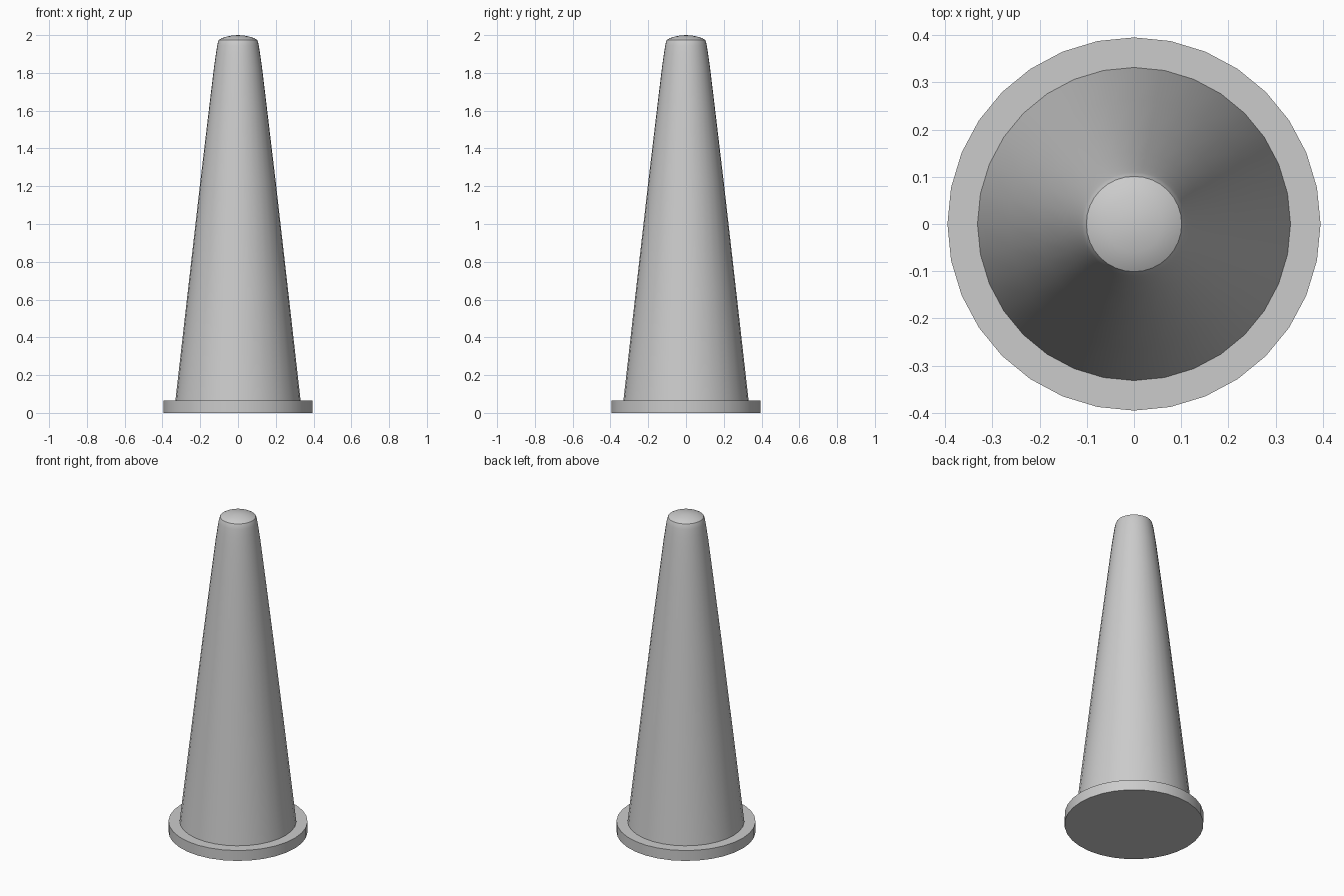
import bpy, bmesh, math

if "Cube" in bpy.data.objects:
    bpy.data.objects.remove(bpy.data.objects["Cube"])

SIDES = 32

grey = bpy.data.materials.new("plain grey")
grey.diffuse_color = (0.6, 0.6, 0.6, 1)
grey.use_nodes = True
grey.node_tree.nodes["Principled BSDF"].inputs["Base Color"].default_value = grey.diffuse_color


def lathe(name, profile, sharp_angle):
    """Turn an (r, z) profile around z; r = 0 makes a pole."""
    bm = bmesh.new()
    rings = []
    for r, z in profile:
        if r == 0:
            rings.append([bm.verts.new((0, 0, z))] * SIDES)
        else:
            rings.append([bm.verts.new((r * math.cos(math.tau * i / SIDES),
                                        r * math.sin(math.tau * i / SIDES), z))
                          for i in range(SIDES)])
    for low, high in zip(rings, rings[1:]):
        for i in range(SIDES):
            j = (i + 1) % SIDES
            corners = dict.fromkeys((low[i], low[j], high[j], high[i]))
            bm.faces.new(list(corners))
    bmesh.ops.recalc_face_normals(bm, faces=bm.faces)
    mesh = bpy.data.meshes.new(name)
    bm.to_mesh(mesh)
    bm.free()
    mesh.materials.append(grey)
    obj = bpy.data.objects.new(name, mesh)
    bpy.context.collection.objects.link(obj)
    bpy.ops.object.select_all(action='DESELECT')
    obj.select_set(True)
    bpy.context.view_layer.objects.active = obj
    bpy.ops.object.shade_smooth_by_angle(angle=math.radians(sharp_angle))
    return obj


# Flat round foot
lathe("base_disc", [(0, 0), (0.395, 0), (0.395, 0.065), (0, 0.065)], 30)

# Tapered body, rounding in at the shoulder, with a shallow domed tip
lathe("cone_body", [(0, 0.06), (0.332, 0.06), (0.265, 0.65), (0.20, 1.22),
                    (0.15, 1.64), (0.127, 1.83), (0.117, 1.9), (0.11, 1.945),
                    (0.106, 1.963), (0.101, 1.975), (0.085, 1.984),
                    (0.06, 1.992), (0.03, 1.998), (0, 2.0)], 31)
